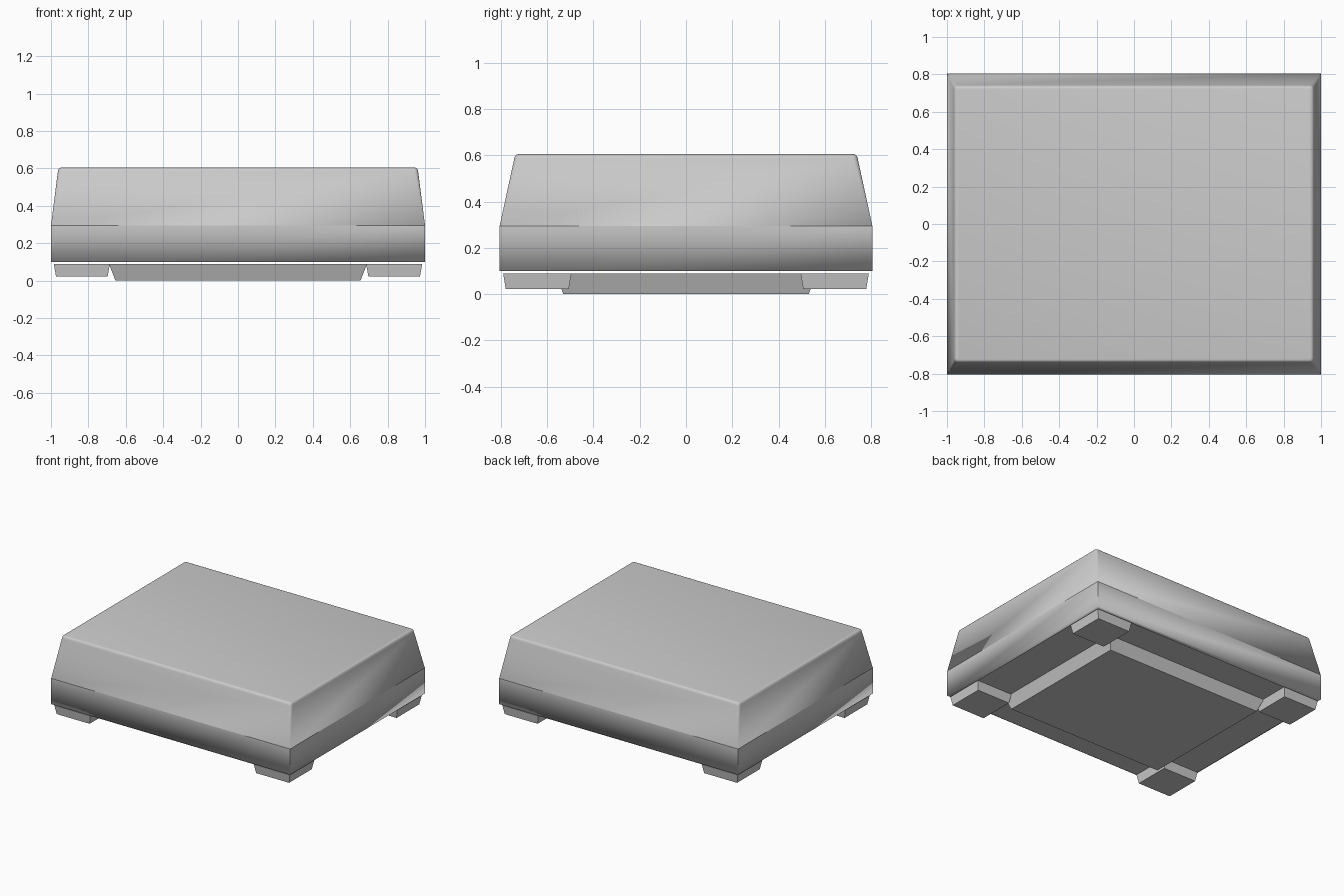
import bpy, bmesh
from math import cos, sin, pi

if "Cube" in bpy.data.objects:
    bpy.data.objects.remove(bpy.data.objects["Cube"])


def ring(hx, hy, z, r=0.0, n=1, cx=0.0, cy=0.0):
    """Rounded rectangle: n points on each corner."""
    pts = []
    for k, (sx, sy) in enumerate([(1, 1), (-1, 1), (-1, -1), (1, -1)]):
        for i in range(n):
            a = k * pi / 2 + (i / (n - 1) if n > 1 else 0.5) * pi / 2
            pts.append((cx + sx * (hx - r) + r * cos(a),
                        cy + sy * (hy - r) + r * sin(a), z))
    return pts


def loft(name, rings, cap_low=False, cap_high=False):
    """Skin a stack of rings (bottom to top) into one object."""
    bm = bmesh.new()
    loops = [[bm.verts.new(p) for p in r] for r in rings]
    n = len(loops[0])
    for a, b in zip(loops, loops[1:]):
        for i in range(n):
            j = (i + 1) % n
            bm.faces.new((a[i], a[j], b[j], b[i]))
    if cap_low:
        bm.faces.new(loops[0][::-1])
    if cap_high:
        bm.faces.new(loops[-1])
    bmesh.ops.remove_doubles(bm, verts=bm.verts, dist=1e-5)
    me = bpy.data.meshes.new(name)
    bm.to_mesh(me)
    bm.free()
    ob = bpy.data.objects.new(name, me)
    bpy.context.collection.objects.link(ob)
    return ob


def smooth(ob, angle):
    bpy.ops.object.select_all(action='DESELECT')
    ob.select_set(True)
    bpy.context.view_layer.objects.active = ob
    bpy.ops.object.shade_smooth_by_angle(angle=angle)


# Tapered upper case with softened top edge and corners
upper = loft("upper_case", [
    ring(1.0, 0.805, 0.295, 0.0, 4),
    ring(0.963, 0.742, 0.585, 0.020, 4),
    ring(0.959, 0.738, 0.597, 0.018, 4),
    ring(0.953, 0.732, 0.603, 0.014, 4),
    ring(0.944, 0.724, 0.605, 0.010, 4)], cap_high=True)
smooth(upper, 0.7)

# Straight lower case, shaded softly into its underside
lower = loft("lower_case", [
    ring(0.96, 0.765, 0.10),
    ring(1.0, 0.805, 0.10),
    ring(1.0, 0.805, 0.295)], cap_low=True)
for p in lower.data.polygons:
    p.use_smooth = True
for e in lower.data.edges:
    a, b = (lower.data.vertices[v].co for v in e.vertices)
    e.use_edge_sharp = abs(a.z - b.z) > 0.1

# Thin bottom plate just under the case
plate = loft("bottom_plate", [ring(0.985, 0.79, 0.09)], cap_low=True)

# Raised centre panel of the underside
loft("bottom_panel", [ring(0.655, 0.53, 0.0), ring(0.69, 0.565, 0.09)],
     cap_low=True)

# Four tapered corner feet
for sx, side in ((-1, "left"), (1, "right")):
    for sy, end in ((-1, "front"), (1, "back")):
        cx, cy = sx * 0.835, sy * 0.6425
        loft(f"{end}_{side}_foot", [
            ring(0.138, 0.136, 0.022, cx=cx, cy=cy),
            ring(0.150, 0.1475, 0.09, cx=cx, cy=cy)], cap_low=True)
